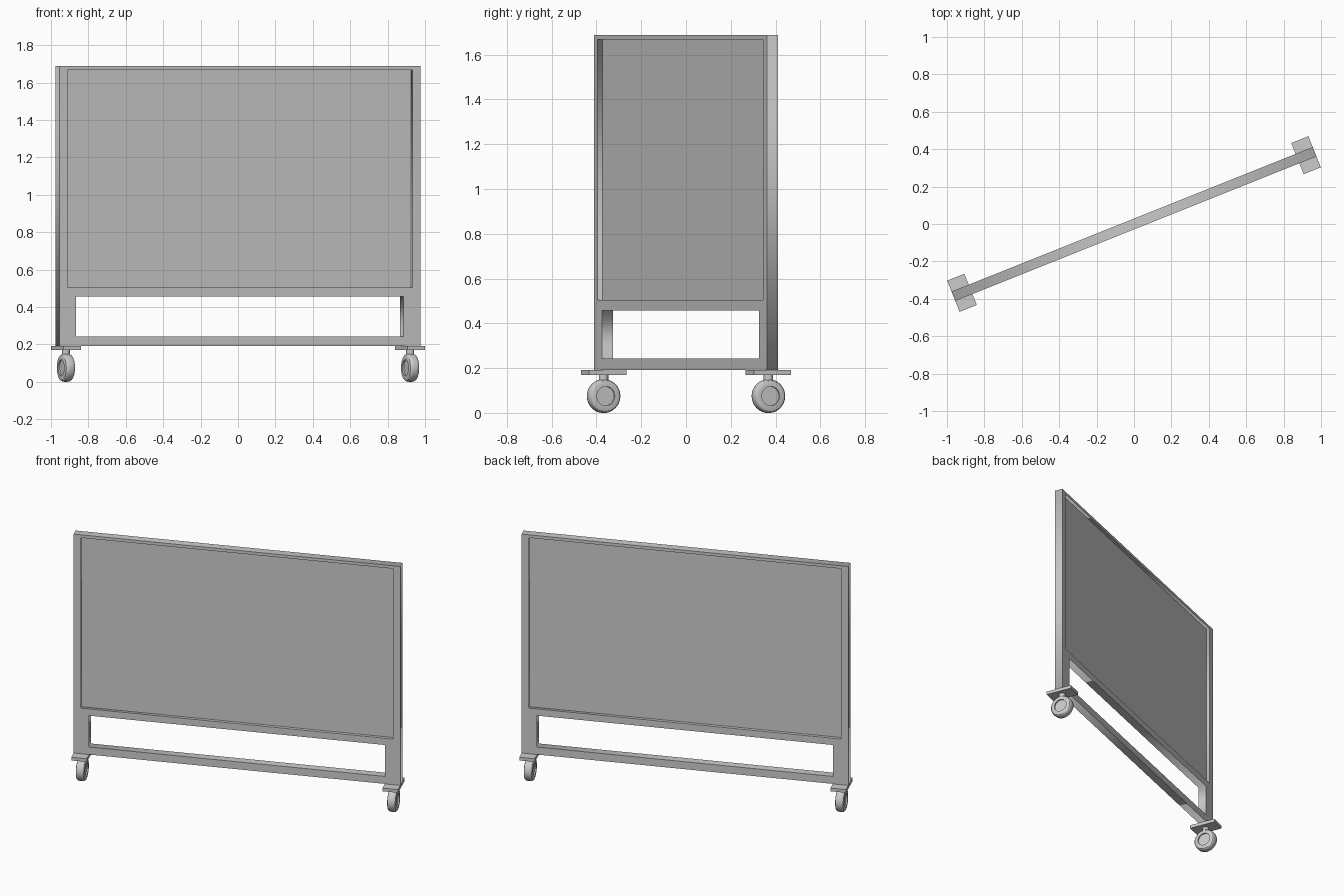
import bpy, bmesh, math
from mathutils import Matrix

if "Cube" in bpy.data.objects:
    bpy.data.objects.remove(bpy.data.objects["Cube"])

# The whole board is built along local x, then turned about z
TURN = Matrix.Rotation(math.radians(21.8), 4, 'Z')
HALF_L, HALF_T = 1.04, 0.027
WHEEL_X, WHEEL_R = 0.991, 0.075


def add_mesh(name, bm):
    bmesh.ops.recalc_face_normals(bm, faces=bm.faces)
    mesh = bpy.data.meshes.new(name)
    bm.to_mesh(mesh)
    bm.free()
    ob = bpy.data.objects.new(name, mesh)
    bpy.context.collection.objects.link(ob)
    ob.matrix_world = TURN
    return ob


def smooth(ob):
    bpy.ops.object.select_all(action='DESELECT')
    ob.select_set(True)
    bpy.context.view_layer.objects.active = ob
    bpy.ops.object.shade_smooth_by_angle(angle=math.radians(30))


def box(name, x0, x1, y0, y1, z0, z1):
    bm = bmesh.new()
    m = (Matrix.Translation(((x0 + x1) / 2, (y0 + y1) / 2, (z0 + z1) / 2))
         @ Matrix.Diagonal((x1 - x0, y1 - y0, z1 - z0, 1)))
    bmesh.ops.create_cube(bm, size=1, matrix=m)
    return add_mesh(name, bm)


def frame(name, outlines, half_t):
    """Extruded flat outline; later rectangles become openings."""
    curve = bpy.data.curves.new(name, 'CURVE')
    curve.dimensions = '2D'
    curve.fill_mode = 'BOTH'
    curve.extrude = half_t
    for hx, z0, z1 in outlines:
        sp = curve.splines.new('POLY')
        sp.points.add(3)
        for p, (x, z) in zip(sp.points, ((-hx, z0), (hx, z0), (hx, z1), (-hx, z1))):
            p.co = (x, z, 0, 1)
        sp.use_cyclic_u = True
    tmp = bpy.data.objects.new(name + "_outline", curve)
    bpy.context.collection.objects.link(tmp)
    bm = bmesh.new()
    bm.from_mesh(tmp.evaluated_get(bpy.context.evaluated_depsgraph_get()).to_mesh())
    bpy.data.objects.remove(tmp)
    bmesh.ops.remove_doubles(bm, verts=bm.verts, dist=1e-5)
    bm.transform(Matrix.Rotation(math.pi / 2, 4, 'X'))
    return add_mesh(name, bm)


def wheel(name, x):
    """Lathed wheel with rounded tread and recessed hubs, axle along x."""
    half = [(0, .019), (.043, .019), (.043, .0275), (.061, .0275),
            (.068, .025), (.073, .019), (WHEEL_R, .010)]
    profile = half + [(r, -a) for r, a in reversed(half)]
    bm = bmesh.new()
    vs = [bm.verts.new((a, 0, r)) for r, a in profile]
    es = [bm.edges.new(pair) for pair in zip(vs, vs[1:])]
    bmesh.ops.spin(bm, geom=vs + es, cent=(0, 0, 0), axis=(1, 0, 0),
                   angle=math.tau, steps=48)
    bmesh.ops.remove_doubles(bm, verts=bm.verts, dist=1e-5)
    bm.transform(Matrix.Translation((x, 0, WHEEL_R)))
    smooth(add_mesh(name, bm))


def stem(name, x):
    bm = bmesh.new()
    bmesh.ops.create_cone(bm, cap_ends=True, segments=24, radius1=.021, radius2=.021,
                          depth=.04, matrix=Matrix.Translation((x, 0, .155)))
    smooth(add_mesh(name, bm))


# Frame with the board opening and the lower gap between the legs
frame("board_frame", [(HALF_L, .191, 1.688), (.994, .503, 1.668), (.943, .242, .457)], HALF_T)

# Writing panel, recessed on both faces
box("writing_panel", -1.0, 1.0, -.005, .005, .497, 1.674)

# Foot plates and casters at both ends
for side, s in (("left", -1), ("right", 1)):
    x0, x1 = sorted((s * .941, s * HALF_L))
    box(side + "_foot_plate", x0, x1, -.09, .09, .169, .191)
    stem(side + "_caster_stem", s * WHEEL_X)
    wheel(side + "_caster_wheel", s * WHEEL_X)
